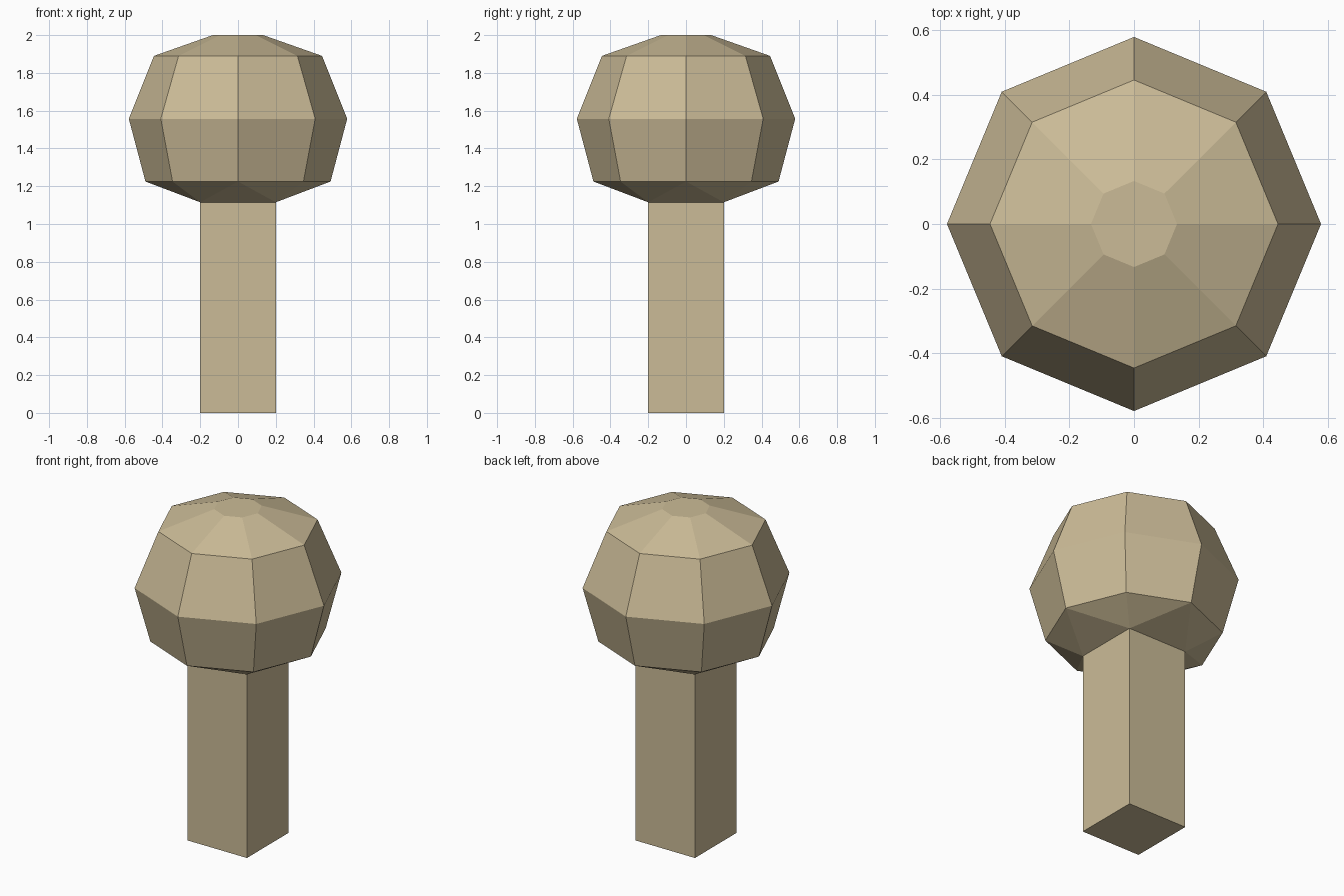
import bpy, bmesh
from math import cos, sin, pi

if "Cube" in bpy.data.objects:
    bpy.data.objects.remove(bpy.data.objects["Cube"])

SIDES = 8
HALF = 0.2        # half width of the square post
NECK = 1.115      # height where post meets crown
# crown rings from bottom to top: (radius, height)
RINGS = [(0.49, 1.225), (0.578, 1.557), (0.445, 1.89), (0.133, 2.0)]


def finish(bm, name, mat):
    bmesh.ops.recalc_face_normals(bm, faces=bm.faces)
    mesh = bpy.data.meshes.new(name)
    bm.to_mesh(mesh)
    bm.free()
    obj = bpy.data.objects.new(name, mesh)
    bpy.context.collection.objects.link(obj)
    mesh.materials.append(mat)


def square(bm, z):
    return [bm.verts.new((x * HALF, y * HALF, z))
            for x, y in ((1, 1), (-1, 1), (-1, -1), (1, -1))]


def bridge(bm, low, high):
    n = len(low)
    for i in range(n):
        j = (i + 1) % n
        bm.faces.new((low[i], low[j], high[j], high[i]))


tan = bpy.data.materials.new("tan")
tan.diffuse_color = (0.60, 0.50, 0.31, 1)
tan.use_nodes = True
tan.node_tree.nodes["Principled BSDF"].inputs["Base Color"].default_value = tan.diffuse_color

# Square post
bm = bmesh.new()
base, top = square(bm, 0), square(bm, NECK)
bm.faces.new(base)
bridge(bm, base, top)
finish(bm, "post", tan)

# Eight-sided crown
bm = bmesh.new()
rings = [[bm.verts.new((r * cos(2 * pi * i / SIDES), r * sin(2 * pi * i / SIDES), z))
          for i in range(SIDES)] for r, z in RINGS]
for low, high in zip(rings, rings[1:]):
    bridge(bm, low, high)
bm.faces.new(rings[-1])

# Underside of the crown, narrowing to the square post
neck = square(bm, NECK)
for k in range(4):
    side, corner, nxt = (rings[0][(2 * k + d) % SIDES] for d in range(3))
    bm.faces.new((side, corner, neck[k]))
    bm.faces.new((corner, nxt, neck[k]))
    bm.faces.new((side, neck[k], neck[k - 1]))
finish(bm, "crown", tan)
